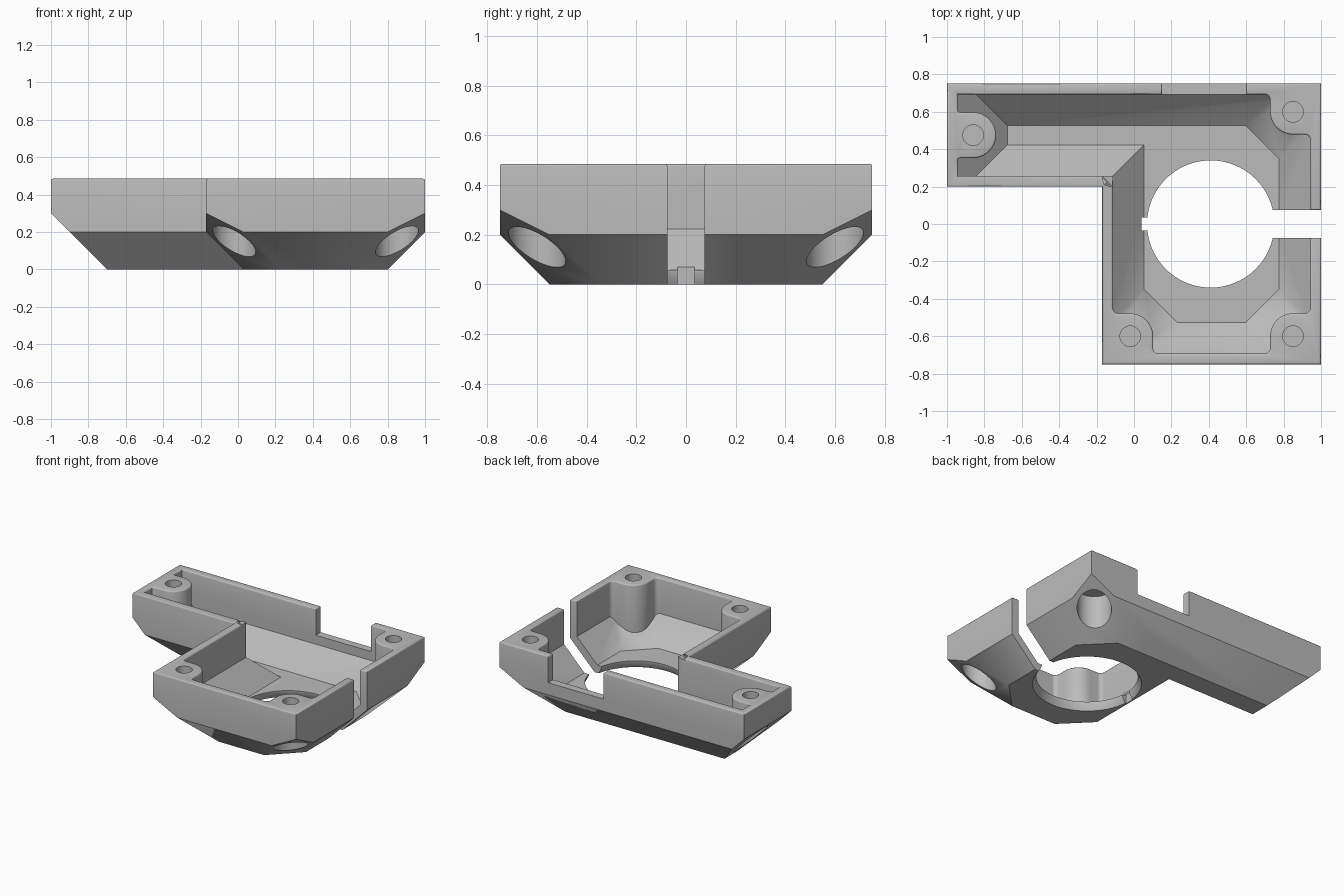
import bpy, bmesh
from math import sin, cos, radians
from mathutils import Vector, Matrix

cube = bpy.data.objects.get("Cube")
if cube:
    bpy.data.objects.remove(cube, do_unlink=True)

TOP, WALL, BORE = 0.485, 0.057, 0.115

grey = bpy.data.materials.new("plain_grey")
grey.use_nodes = True
grey.diffuse_color = (0.5, 0.5, 0.5, 1)
grey.node_tree.nodes["Principled BSDF"].inputs["Base Color"].default_value = (0.5, 0.5, 0.5, 1)


def finish(name, bm):
    bmesh.ops.recalc_face_normals(bm, faces=bm.faces)
    mesh = bpy.data.meshes.new(name)
    bm.to_mesh(mesh)
    bm.free()
    mesh.materials.append(grey)
    obj = bpy.data.objects.new(name, mesh)
    bpy.context.collection.objects.link(obj)
    return obj


def box(name, lo, hi, planes=()):
    """Box trimmed by planes given as (point, outward normal)."""
    bm = bmesh.new()
    lo, hi = Vector(lo), Vector(hi)
    bmesh.ops.create_cube(bm, size=1, matrix=Matrix.Translation((lo + hi) / 2)
                          @ Matrix.Diagonal((*(hi - lo), 1)))
    for point, normal in planes:
        bmesh.ops.bisect_plane(bm, geom=bm.verts[:] + bm.edges[:] + bm.faces[:],
                               plane_co=point, plane_no=normal, clear_outer=True)
        bmesh.ops.holes_fill(bm, edges=bm.edges[:], sides=0)
    return finish(name, bm)


def drum(name, x, y, z0, z1, r0, r1, n=64):
    bm = bmesh.new()
    bmesh.ops.create_cone(bm, cap_ends=True, segments=n, radius1=r0, radius2=r1, depth=z1 - z0,
                          matrix=Matrix.Translation((x, y, (z0 + z1) / 2)))
    return finish(name, bm)


def combine(obj, tool, how):
    """Apply a boolean and discard the tool."""
    mod = obj.modifiers.new("cut", "BOOLEAN")
    mod.object, mod.operation, mod.solver = tool, how, "EXACT"
    bpy.context.view_layer.objects.active = obj
    bpy.ops.object.modifier_apply(modifier=mod.name)
    bpy.data.objects.remove(tool, do_unlink=True)


def l_shell(name, t, top):
    """L-shaped hull with sloped underside, moved inwards by t."""
    def inward(planes):
        out = []
        for p, n in planes:
            n = Vector(n).normalized()
            out.append((Vector(p) - n * t, n))
        return out
    back = ((0, 0.75, 0.2), (0, 1, -1))
    main = [back, ((-0.17, 0, 0.2), (-1, 0, -1)), ((1, 0, 0.2), (1, 0, -1)),
            ((0, -0.75, 0.2), (0, -1, -1))]
    for x, y, sx, sy in ((1, 0.75, 1, 1), (1, -0.75, 1, -1), (-0.17, -0.75, -1, -1)):
        main.append(((x, y, 0.3), (sx, sy, -2)))
    arm = [back, ((0, 0.2, 0.2), (0, -1, -1)), ((-1, 0, 0.3), (-1, 0, -1))]
    hull = box(name, (-0.17 + t, -0.75 + t, t), (1 - t, 0.75 - t, top), inward(main))
    combine(hull, box("arm", (-1 + t, 0.2 + t, t), (0.4, 0.75 - t, top), inward(arm)), "UNION")
    return hull


def arc(cx, cy, r, a0, a1, n):
    return [(cx + r * cos(radians(a0 + (a1 - a0) * i / n)),
             cy + r * sin(radians(a0 + (a1 - a0) * i / n))) for i in range(n + 1)]


def post(x, y, sx, sy, corner):
    """Screw post blending into one wall, or into the two walls of a corner."""
    d, r, f = 0.15 - WALL, 0.122, 0.03
    out = -d - 0.03
    pts = arc(-d + f, r + f, f, 180, 270, 6)
    if corner:
        pts += arc(0, 0, r, 90, 0, 12) + arc(r + f, -d + f, f, 180, 270, 6)
        pts += [(r + f, out), (out, out), (out, r + f)]
    else:
        pts += arc(0, 0, r, 90, -90, 24) + arc(-d + f, -r - f, f, 90, 180, 6)
        pts += [(out, -r - f), (out, r + f)]
    bm = bmesh.new()
    face = bm.faces.new([bm.verts.new((x + sx * u, y + sy * v, -0.1)) for u, v in pts])
    up = bmesh.ops.extrude_face_region(bm, geom=[face])["geom"]
    bmesh.ops.translate(bm, verts=[v for v in up if isinstance(v, bmesh.types.BMVert)],
                        vec=(0, 0, 1))
    return finish("post", bm)


# Hollow L-shaped tray with screw posts left standing in the cavity
tray = l_shell("housing_tray", 0, TOP)
cavity = l_shell("cavity", WALL, 0.7)
posts = [(-0.02, -0.6, 1, 1, True), (0.85, -0.6, -1, 1, True),
         (0.85, 0.6, -1, -1, True), (-0.86, 0.475, 1, 1, False)]
for p in posts:
    combine(cavity, post(*p), "DIFFERENCE")
combine(tray, cavity, "DIFFERENCE")

# Side slot and lowered back wall
combine(tray, box("side_slot", (0.45, -0.075, -0.1), (1.2, 0.075, 1)), "DIFFERENCE")
combine(tray, box("back_gap", (0.15, 0.65, 0.29), (0.6, 0.9, 1)), "DIFFERENCE")

# Rounded rim
bm = bmesh.new()
bm.from_mesh(tray.data)
bmesh.ops.remove_doubles(bm, verts=bm.verts, dist=0.0002)
bmesh.ops.dissolve_limit(bm, angle_limit=0.01, verts=bm.verts, edges=bm.edges)
rim = [e for e in bm.edges if all(abs(v.co.z - TOP) < 0.001 for v in e.verts)
       and len(e.link_faces) == 2 and e.calc_face_angle(0) > 1]
bmesh.ops.bevel(bm, geom=rim, offset=0.014, offset_type="OFFSET", segments=3, profile=0.5,
                affect="EDGES", clamp_overlap=True)
bm.to_mesh(tray.data)
bm.free()

# Round floor opening with a flared underside and a key notch
combine(tray, drum("opening", 0.41, 0, -0.1, 0.1, 0.34, 0.34, 96), "DIFFERENCE")
combine(tray, drum("flare", 0.41, 0, -0.01, 0.045, 0.37, 0.34, 96), "DIFFERENCE")
combine(tray, box("key_notch", (0.04, -0.035, -0.1), (0.4, 0.035, 0.08)), "DIFFERENCE")

# Screw holes from above and wide recesses from below
for x, y, *_ in posts:
    combine(tray, drum("screw_hole", x, y, 0.33, 0.6, 0.055, 0.055, 40), "DIFFERENCE")
    combine(tray, drum("recess", x, y, -0.1, 0.31, BORE, BORE, 48), "DIFFERENCE")

bpy.ops.object.select_all(action="DESELECT")
tray.select_set(True)
bpy.context.view_layer.objects.active = tray
bpy.ops.object.shade_smooth_by_angle(angle=radians(35))
